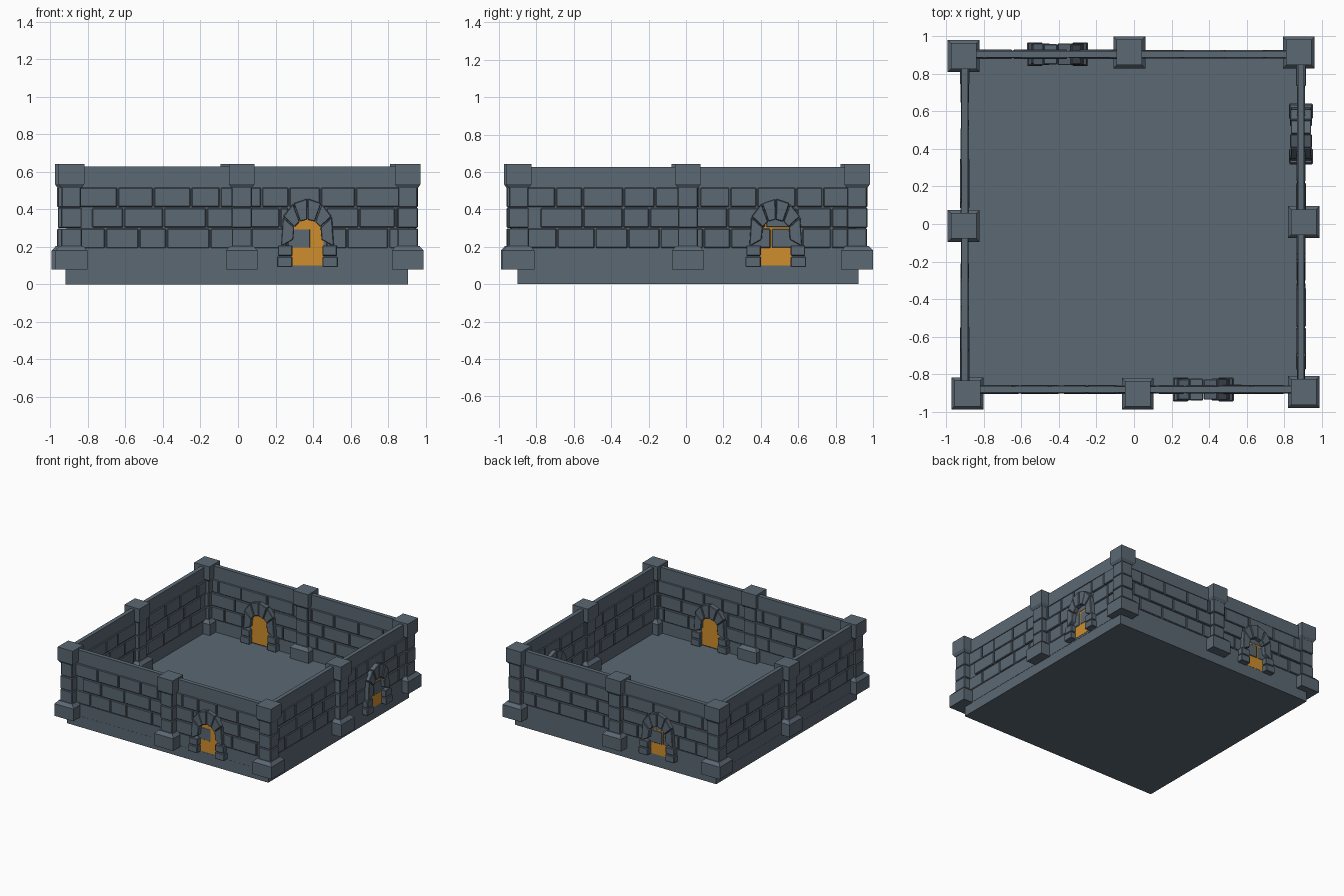
import bpy, bmesh, math, random
from mathutils import Matrix, Vector

if "Cube" in bpy.data.objects:
    bpy.data.objects.remove(bpy.data.objects["Cube"])

random.seed(4)


def material(name, rgb):
    m = bpy.data.materials.new(name)
    m.diffuse_color = (*rgb, 1)
    m.use_nodes = True
    m.node_tree.nodes["Principled BSDF"].inputs["Base Color"].default_value = m.diffuse_color
    return m


STONE = material("slate stone", (0.105, 0.138, 0.172))
WOOD = material("orange wood", (0.62, 0.27, 0.025))


def box(bm, lo, hi):
    """Axis-aligned box between two corners."""
    size = [h - l for l, h in zip(lo, hi)]
    mid = [(h + l) / 2 for l, h in zip(lo, hi)]
    bmesh.ops.create_cube(bm, size=1, matrix=Matrix.Translation(mid) @ Matrix.Diagonal((*size, 1)))


def loft(bm, rings):
    """Closed solid through rings of equal point count."""
    vs = [[bm.verts.new(p) for p in r] for r in rings]
    n = len(vs[0])
    for a, b in zip(vs, vs[1:]):
        for i in range(n):
            bm.faces.new((a[i], a[(i + 1) % n], b[(i + 1) % n], b[i]))
    bm.faces.new(vs[0][::-1])
    bm.faces.new(vs[-1])


def square(w, z):
    h = w / 2
    return [(-h, -h, z), (h, -h, z), (h, h, z), (-h, h, z)]


def finish(bm, name, mat, matrix=Matrix(), bevel=0):
    bmesh.ops.recalc_face_normals(bm, faces=bm.faces)
    me = bpy.data.meshes.new(name)
    bm.to_mesh(me)
    bm.free()
    me.materials.append(mat)
    ob = bpy.data.objects.new(name, me)
    ob.matrix_world = matrix
    bpy.context.collection.objects.link(ob)
    if bevel:
        mod = ob.modifiers.new("worn_edges", 'BEVEL')
        mod.width, mod.segments = bevel, 1
    return ob


# Floor slab
bm = bmesh.new()
box(bm, (-0.92, -0.90, 0), (0.905, 0.922, 0.09))
finish(bm, "floor_slab", STONE)

ROWS = [(0.19, 0.30), (0.30, 0.41), (0.41, 0.52)]


def wall(name, frame, holes):
    """Plain core plus base and top bands, with proud stone blocks in three courses."""
    bm = bmesh.new()
    box(bm, (-0.9, -0.012, 0.085), (0.9, 0.012, 0.6))
    box(bm, (-0.9, -0.017, 0.085), (0.9, 0.017, 0.19))
    box(bm, (-0.9, -0.017, 0.52), (0.9, 0.017, 0.628))
    finish(bm, name + "_core", STONE, frame)
    bm = bmesh.new()
    for r, (z0, z1) in enumerate(ROWS):
        u = -0.88 + 0.09 * (r % 2)
        while u < 0.85:
            end = u + random.uniform(0.14, 0.24)
            spans = [(u, end)]
            if r in holes:
                h0, h1 = holes[r]
                spans = [(u, min(end, h0)), (max(u, h1), end)]
            t = random.uniform(0.019, 0.026)
            for a, b in spans:
                b = min(b, 0.88)
                if b - a > 0.02:
                    box(bm, (a + 0.003, -t, z0 + 0.003), (b - 0.003, t, z1 - 0.003))
            u = end
    finish(bm, name + "_blocks", STONE, frame, 0.005)


def doorway(name, frame, u):
    """Stone jambs, six-piece arch and a wooden door set towards the inside."""
    frame = frame @ Matrix.Translation((u, 0, 0))
    bm = bmesh.new()
    for s in (-1, 1):
        for z0, z1, w, d in ((0.09, 0.15, 0.162, 0.063), (0.15, 0.21, 0.157, 0.060)):
            a, b = sorted((s * 0.08, s * w))
            box(bm, (a, -d, z0 + 0.002), (b, d, z1 - 0.002))

    def arch_point(t, rx, rz, y):
        return (rx * math.cos(t), y, 0.265 + rz * math.sin(t))

    angles = [-0.35] + [math.pi * i / 6 for i in range(1, 6)] + [math.pi + 0.35]
    for i, (t0, t1) in enumerate(zip(angles, angles[1:])):
        t0, t1 = t0 + 0.012, t1 - 0.012
        d = 0.054 + 0.004 * (i % 2)
        loft(bm, [[arch_point(t0, 0.08, 0.08, y), arch_point(t0, 0.15, 0.192, y),
                   arch_point(t1, 0.15, 0.192, y), arch_point(t1, 0.08, 0.08, y)]
                  for y in (-d, d)])
    finish(bm, name + "_arch", STONE, frame, 0.004)
    # Door leaf: round-headed plate
    bm = bmesh.new()
    outline = [(-0.085, 0.1), (0.085, 0.1)] + [
        (0.085 * math.cos(math.pi * i / 8), 0.265 + 0.085 * math.sin(math.pi * i / 8)) for i in range(9)]
    loft(bm, [[(x, y, z) for x, z in outline] for y in (-0.0185, 0.029)])
    finish(bm, name + "_leaf", WOOD, frame)


# Walls: local -y is the outside; (name, centre, turn, door position, block gaps)
WALLS = [("front_wall", (0.01, -0.882), 0, 0.36, {0: (0.38, 0.46), 1: (0.26, 0.46)}),
         ("right_wall", (0.89, 0.01), 1, 0.47, {}),
         ("back_wall", (-0.01, 0.905), 2, 0.398, {}),
         ("left_wall", (-0.902, 0), 3, None, {})]
for name, (x, y), turn, door, holes in WALLS:
    frame = Matrix.Translation((x, y, 0)) @ Matrix.Rotation(turn * math.pi / 2, 4, 'Z')
    wall(name, frame, holes)
    if door is not None:
        doorway(name.replace("wall", "door"), frame, door)

# Pillars: footing, three shaft blocks and a flared capital
PILLARS = {"back_left": (-0.908, 0.895), "back_middle": (-0.025, 0.915), "back_right": (0.878, 0.915),
           "left_middle": (-0.908, -0.01), "right_middle": (0.905, 0.01),
           "front_left": (-0.888, -0.903), "front_middle": (0.02, -0.905), "front_right": (0.905, -0.895)}
for name, (x, y) in PILLARS.items():
    place = Matrix.Translation((x, y, 0))
    bm = bmesh.new()
    loft(bm, [square(0.17, 0.08), square(0.17, 0.18), square(0.125, 0.205)])
    loft(bm, [square(0.11, 0.515), square(0.137, 0.535), square(0.137, 0.643)])
    finish(bm, name + "_pillar_ends", STONE, place)
    bm = bmesh.new()
    for z0, z1 in ROWS:
        w = random.uniform(0.052, 0.056)
        box(bm, (-w, -w, z0 + 0.001), (w, w, z1 - 0.001))
    finish(bm, name + "_pillar_shaft", STONE, place, 0.005)
